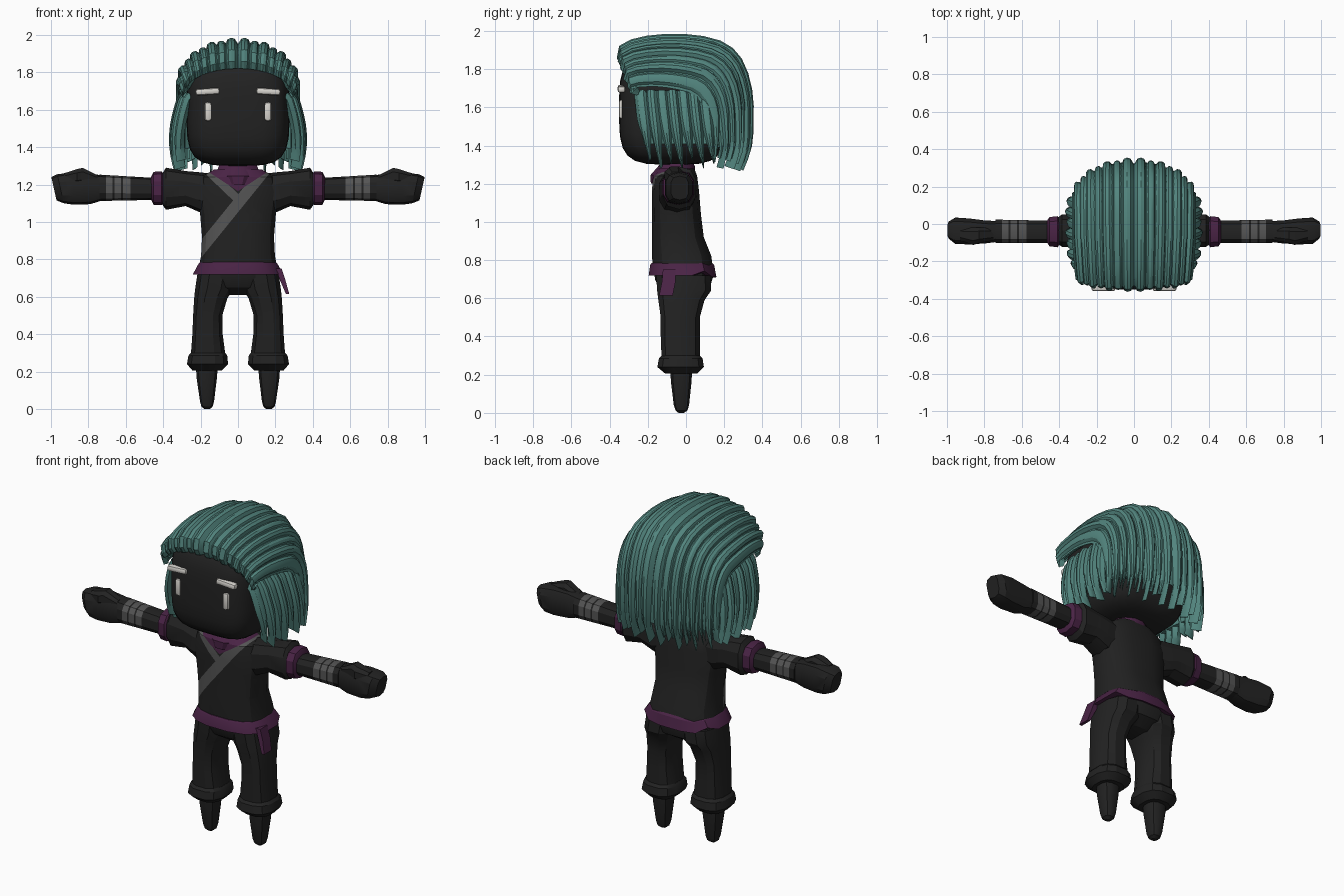
import bpy, bmesh, math
from mathutils import Vector, Matrix

if "Cube" in bpy.data.objects:
    bpy.data.objects.remove(bpy.data.objects["Cube"])


def material(name, r, g, b):
    m = bpy.data.materials.new(name)
    m.diffuse_color = (r, g, b, 1)
    m.use_nodes = True
    m.node_tree.nodes["Principled BSDF"].inputs["Base Color"].default_value = m.diffuse_color
    return m


BLACK = material("black cloth", 0.016, 0.016, 0.016)
GREY = material("grey wrap", 0.09, 0.09, 0.09)
PURPLE = material("purple cloth", 0.068, 0.017, 0.060)
TEAL = material("teal hair", 0.085, 0.235, 0.21)
WHITE = material("off white", 0.68, 0.66, 0.62)


def finish(name, bm, mats, mirror=False, angle=28):
    bmesh.ops.recalc_face_normals(bm, faces=bm.faces)
    me = bpy.data.meshes.new(name)
    bm.to_mesh(me)
    bm.free()
    for m in mats:
        me.materials.append(m)
    ob = bpy.data.objects.new(name, me)
    bpy.context.collection.objects.link(ob)
    bpy.ops.object.select_all(action='DESELECT')
    ob.select_set(True)
    bpy.context.view_layer.objects.active = ob
    bpy.ops.object.shade_smooth_by_angle(angle=math.radians(angle))
    if mirror:
        mod = ob.modifiers.new("mirror", 'MIRROR')
        mod.use_mirror_merge = False
    return ob


def bridge(bm, rings):
    """Skin a list of equal vertex loops and cap both ends."""
    n = len(rings[0])
    for a, b in zip(rings, rings[1:]):
        for i in range(n):
            bm.faces.new((a[i], a[(i + 1) % n], b[(i + 1) % n], b[i]))
    bm.faces.new(rings[0])
    bm.faces.new(rings[-1])


def loft(rings, axis='z', n=12, p=2.6):
    """Rings: station, then min/max of the two other axes."""
    bm = bmesh.new()
    loops = []
    for s, a0, a1, b0, b1 in rings:
        loop = []
        for i in range(n):
            th = 2 * math.pi * (i + 0.5) / n
            c, d = math.cos(th), math.sin(th)
            a = (a0 + a1) / 2 + (a1 - a0) / 2 * math.copysign(abs(c) ** (2 / p), c)
            b = (b0 + b1) / 2 + (b1 - b0) / 2 * math.copysign(abs(d) ** (2 / p), d)
            loop.append(bm.verts.new((a, b, s) if axis == 'z' else (s, a, b)))
        loops.append(loop)
    bridge(bm, loops)
    return bm


def bar(name, mat, size, loc, tilt=0.0, bevel=0.01):
    bm = bmesh.new()
    bmesh.ops.create_cube(bm, size=1)
    bmesh.ops.scale(bm, vec=size, verts=bm.verts)
    bmesh.ops.bevel(bm, geom=bm.edges[:], offset=bevel, segments=2, profile=0.5, affect='EDGES')
    bmesh.ops.transform(bm, matrix=Matrix.Translation(loc) @ Matrix.Rotation(tilt, 4, 'Y'), verts=bm.verts)
    return finish(name, bm, [mat], True)


# Head: rounded box
bm = bmesh.new()
bmesh.ops.create_cube(bm, size=2)
bmesh.ops.subdivide_edges(bm, edges=bm.edges[:], cuts=7, use_grid_fill=True)
for v in bm.verts:
    c = v.co / sum(abs(k) ** 4 for k in v.co) ** 0.25
    v.co = Vector((c.x * 0.275, -0.07 + c.y * 0.28, 1.59 + c.z * 0.29))
finish("head", bm, [BLACK])

# Eyes and brows
bar("eye", WHITE, (0.036, 0.03, 0.1), (0.16, -0.336, 1.59), bevel=0.012)
bar("brow", WHITE, (0.128, 0.04, 0.034), (0.163, -0.338, 1.697), 0.06, 0.012)

# Torso, with straps and collar cut into its front
bm = loft([(0.74, -0.215, 0.215, -0.175, 0.145), (0.82, -0.2, 0.2, -0.18, 0.135),
           (0.92, -0.195, 0.195, -0.18, 0.095), (1.04, -0.205, 0.205, -0.18, 0.08),
           (1.16, -0.225, 0.225, -0.18, 0.07), (1.24, -0.2, 0.2, -0.175, 0.06),
           (1.28, -0.13, 0.13, -0.15, 0.045)], n=16, p=2.8)


def line(x0, z0, x1, z1, half):
    d = Vector((x1 - x0, 0, z1 - z0)).normalized()
    return Vector((x0, 0, z0)), Vector((-d.z, 0, d.x)), half


long_strap = line(0.13, 1.26, -0.21, 0.84, 0.03)
short_strap = line(-0.13, 1.245, -0.01, 1.13, 0.022)
collar = [line(0, 1.165, sx, 1.165 + 0.65, 0) for sx in (-1, 1)]
for o, nrm, h in [long_strap, short_strap] + collar:
    for off in {h, -h}:
        front = [f for f in bm.faces if f.calc_center_median().y < -0.05]
        geom = list({e for f in front for e in f.edges} | {v for f in front for v in f.verts}) + front
        bmesh.ops.bisect_plane(bm, geom=geom, plane_co=o + nrm * off, plane_no=nrm, dist=1e-5)
for f in bm.faces:
    c = f.calc_center_median()
    if c.y > -0.05:
        continue
    inside = [abs((c - o).dot(nrm)) < h for o, nrm, h in (long_strap, short_strap)]
    if c.z > 1.165 + 0.65 * abs(c.x):
        f.material_index = 2
    elif inside[0] or (inside[1] and c.x < 0 and (c - long_strap[0]).dot(long_strap[1])
                       * (Vector((-0.2, 0, 1.25)) - long_strap[0]).dot(long_strap[1]) > 0):
        f.material_index = 1
finish("torso", bm, [BLACK, GREY, PURPLE])

# Neck scarf
finish("neck_scarf", loft([(1.2, -0.085, 0.085, -0.188, 0.03), (1.245, -0.125, 0.125, -0.19, 0.05),
                           (1.29, -0.11, 0.11, -0.15, 0.05), (1.33, -0.09, 0.09, -0.12, 0.03)], p=2), [PURPLE])

# Sleeves and their cuffs
finish("sleeve", loft([(0.08, -0.13, 0.03, 1.08, 1.25), (0.2, -0.145, 0.05, 1.05, 1.265),
                       (0.28, -0.13, 0.05, 1.085, 1.272), (0.385, -0.125, 0.055, 1.065, 1.29),
                       (0.41, -0.11, 0.035, 1.1, 1.25)], 'x', 10), [BLACK], True)
finish("sleeve_cuff", loft([(0.4, -0.115, 0.035, 1.1, 1.26), (0.408, -0.128, 0.045, 1.09, 1.27),
                            (0.452, -0.122, 0.04, 1.092, 1.268), (0.465, -0.1, 0.02, 1.12, 1.24)], 'x', 10),
       [PURPLE], True)

# Forearms with three painted wraps
bm = loft([(x, -0.105, 0.02 + 0.02 * (x - 0.44), 1.118 - 0.02 * (x - 0.44), 1.235 + 0.06 * (x - 0.44))
           for x in (0.44, 0.575, 0.615, 0.625, 0.66, 0.67, 0.705, 0.74)], 'x', 10)
for f in bm.faces:
    x = f.calc_center_median().x
    f.material_index = int(any(a < x < a + 0.04 for a in (0.575, 0.622, 0.667)) and len(f.verts) == 4)
finish("forearm", bm, [BLACK, GREY], True)

# Mitten hands with a thumb ridge
bm = loft([(0.71, -0.095, 0.018, 1.12, 1.245), (0.79, -0.105, 0.02, 1.095, 1.26),
           (0.88, -0.112, 0.032, 1.092, 1.265), (0.96, -0.108, 0.036, 1.1, 1.255),
           (0.995, -0.08, 0.015, 1.115, 1.24)], 'x', 10, 3)
for v in bm.verts:
    if v.co.x > 0.93:
        v.co.x += (v.co.z - 1.25) * 0.22 + 0.005
finish("hand", bm, [BLACK], True)
finish("thumb", loft([(0.75, -0.09, -0.02, 1.2, 1.25), (0.83, -0.105, -0.015, 1.2, 1.292),
                      (0.86, -0.115, -0.015, 1.2, 1.285), (0.93, -0.09, -0.02, 1.2, 1.262)], 'x', 8), [BLACK], True)

# Trousers: seat, legs, gathered cuffs and boots
finish("trouser_seat", loft([(0.61, -0.08, 0.08, -0.08, 0.06), (0.65, -0.18, 0.18, -0.14, 0.125),
                             (0.7, -0.215, 0.215, -0.165, 0.14), (0.77, -0.215, 0.215, -0.17, 0.14)], n=16),
       [BLACK])
finish("leg", loft([(0.72, 0.01, 0.22, -0.16, 0.135), (0.64, 0.025, 0.232, -0.155, 0.135),
                    (0.59, 0.055, 0.237, -0.148, 0.1), (0.5, 0.082, 0.242, -0.135, 0.075),
                    (0.4, 0.08, 0.246, -0.135, 0.075), (0.27, 0.062, 0.256, -0.13, 0.075)]), [BLACK], True)
finish("trouser_cuff", loft([(0.3, 0.065, 0.255, -0.13, 0.075), (0.285, 0.055, 0.268, -0.145, 0.09),
                             (0.24, 0.05, 0.276, -0.153, 0.097), (0.205, 0.085, 0.245, -0.11, 0.06)]),
       [BLACK], True)
finish("boot", loft([(0.24, 0.105, 0.228, -0.085, 0.035), (0.16, 0.112, 0.222, -0.08, 0.03),
                     (0.04, 0.127, 0.204, -0.065, 0.017), (0.012, 0.135, 0.196, -0.055, 0.008),
                     (0.0, 0.15, 0.18, -0.04, -0.01)]), [BLACK], True)

# Belt with pointed back hem and a hanging tail
bm = loft([(0.785, -0.205, 0.205, -0.183, 0.14), (0.775, -0.215, 0.215, -0.19, 0.15),
           (0.72, -0.245, 0.245, -0.198, 0.162), (0.725, -0.2, 0.2, -0.16, 0.13)], n=16)
for v in bm.verts:
    if v.co.y > 0.06:
        v.co.z += 0.025 * math.cos(v.co.x * 28) * (1 if v.co.z < 0.75 else 0.4)
finish("belt", bm, [PURPLE])
bm = loft([(0.75, 0.2, 0.235, -0.125, -0.05), (0.69, 0.222, 0.255, -0.13, -0.05),
           (0.615, 0.255, 0.275, -0.145, -0.065)], n=4, p=6)
finish("belt_tail", bm, [PURPLE])

# Hair: swept locks laid between an outer crown path and an inner ear path (y, z)
OUTER = [(-0.335, 1.82), (-0.335, 1.91), (-0.2, 1.957), (0.0, 1.965), (0.18, 1.93), (0.28, 1.84),
         (0.33, 1.68), (0.335, 1.52), (0.325, 1.39), (0.28, 1.27)]
INNER = [(-0.27, 1.65), (-0.28, 1.69), (-0.18, 1.7), (-0.08, 1.69), (0.03, 1.66), (0.08, 1.6),
         (0.1, 1.54), (0.11, 1.46), (0.115, 1.38), (0.11, 1.29)]


def along(path, t):
    t = min(max(t, 0), 0.9999) * (len(path) - 1)
    i = int(t)
    q = [Vector(path[min(max(i + k, 0), len(path) - 1)]) for k in (-1, 0, 1, 2)]
    f = t - i
    return 0.5 * (2 * q[1] + (q[2] - q[0]) * f + (2 * q[0] - 5 * q[1] + 4 * q[2] - q[3]) * f * f
                  + (3 * q[1] - q[0] - 3 * q[2] + q[3]) * f ** 3)


def crown(t, u):
    a, b = along(INNER, t), along(OUTER, t)
    q = a + (b - a) * abs(math.cos(u)) ** 0.85
    return Vector(((0.295 + 0.03 * min(t * 3, 1)) * math.sin(u), q.x, q.y))


def curtain(t, u):
    x = 0.265 + 0.03 * min(max(u, 0) * 3, 1) + 0.052 * math.sin(math.pi * 0.82 * t)
    return Vector((x, -0.265 + 0.37 * u + 0.035 * t, 1.69 - 0.405 * t))


def lock(bm, surf, u0, u1, t1, lift, rows=18, cols=5, taper=0.3, sway=0.0):
    """Closed blade following a surface, ridged along its middle and pointed at the tip."""
    loops, e, mid, half = [], 0.004, (u0 + u1) / 2, (u1 - u0) / 2
    for i in range(rows + 1):
        f = i / rows
        t = f * t1
        w = 1 if taper == 0 else max(0.04, min(1, (1 - f) / taper)) ** 0.75
        m = mid + sway * f * f
        loop = []
        for c, h in [(-1 + 2 * j / (cols - 1), None) for j in range(cols)] + [(0, -0.04)]:
            u = m + c * half * w
            s = surf(t, u)
            nrm = (surf(t + e, u) - surf(t - e, u)).cross(surf(t, u + e) - surf(t, u - e)).normalized()
            if nrm.dot(s - Vector((0, 0, 1.55))) < 0:
                nrm.negate()
            rise = h if h is not None else -0.014 + (lift + 0.014) * (1 - c * c) ** 0.6
            loop.append(bm.verts.new(s + nrm * (rise if f > 0 or h is not None else rise - 0.012)))
        loops.append(loop)
    bridge(bm, loops)


bm = bmesh.new()
lock(bm, crown, 0.0, 1.5, 0.88, -0.016, cols=13, taper=0)
edges = [0, 11, 20, 31, 40, 51, 61, 73, 87]
for k, (a, b) in enumerate(zip(edges, edges[1:])):
    a, b = math.radians(a), math.radians(b)
    lock(bm, crown, a, b + 0.03, (0.99, 0.95, 1.0, 0.96)[k % 4], (0.02, 0.012)[k % 2])
    lock(bm, crown, a + 0.08, b + 0.1, 0.94, -0.003, taper=0.2)
finish("swept_hair", bm, [TEAL], True, 32)

# Side hair hanging over the ears
bm = bmesh.new()
lock(bm, curtain, 0.04, 1.05, 0.7, -0.012, rows=8, cols=7, taper=0)
for k in range(7):
    lock(bm, curtain, k * 0.15 - 0.02, k * 0.15 + 0.16, (0.9, 1.0, 0.95, 1.03)[k % 4],
         (0.014, 0.022)[k % 2], rows=10, taper=0.55, sway=0.05)
finish("side_hair", bm, [TEAL], True, 32)
